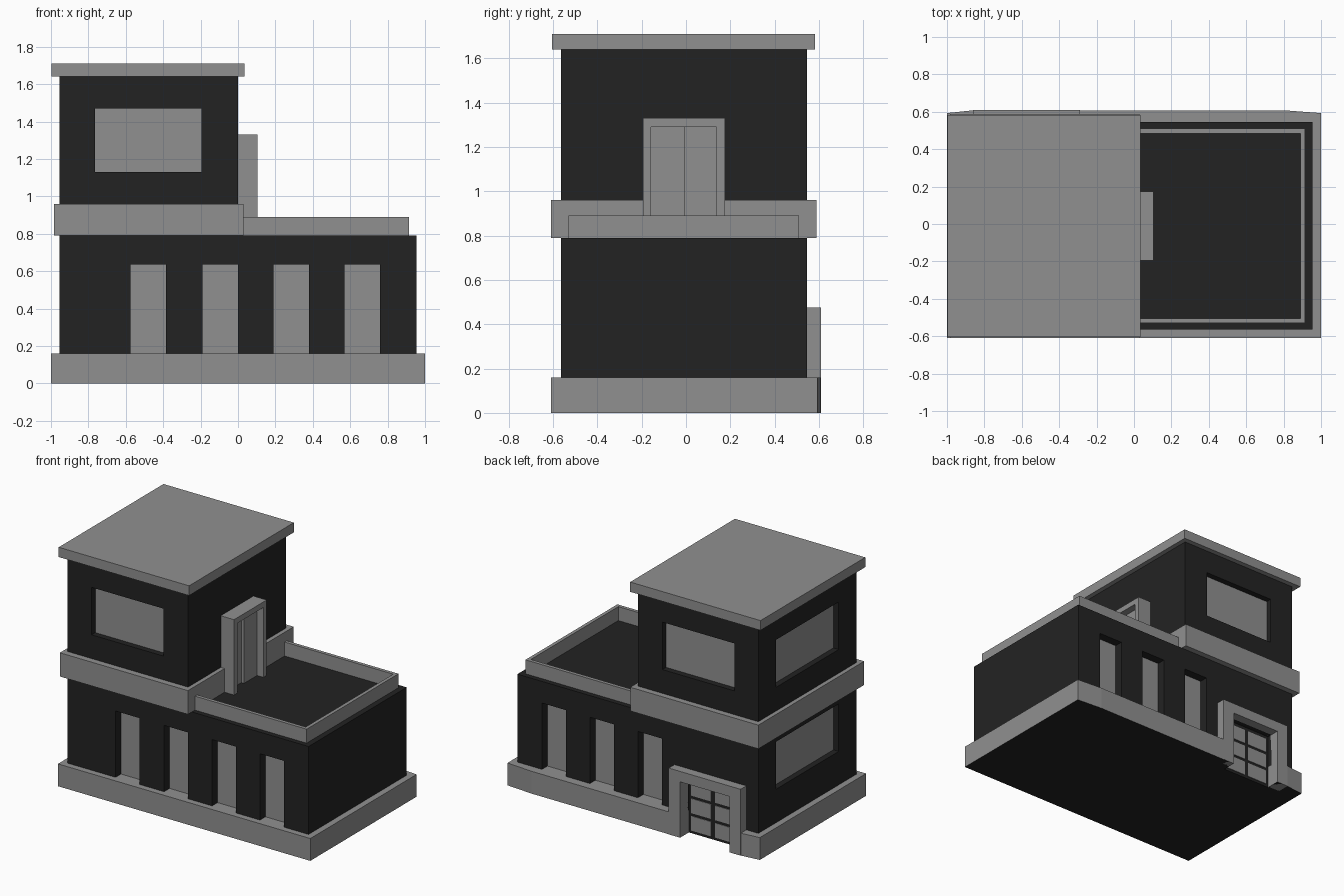
import bpy, bmesh

if "Cube" in bpy.data.objects:
    bpy.data.objects.remove(bpy.data.objects["Cube"])

def material(name, v):
    m = bpy.data.materials.new(name)
    m.diffuse_color = (v, v, v, 1)
    m.use_nodes = True
    m.node_tree.nodes["Principled BSDF"].inputs["Base Color"].default_value = m.diffuse_color
    return m

GREY = material("light_grey", 0.28)
DARK = material("charcoal", 0.0165)

def finish(name, bm, mats):
    me = bpy.data.meshes.new(name)
    bmesh.ops.recalc_face_normals(bm, faces=bm.faces)
    bm.to_mesh(me)
    bm.free()
    for m in mats:
        me.materials.append(m)
    ob = bpy.data.objects.new(name, me)
    bpy.context.collection.objects.link(ob)
    return ob

def boxes(name, spans, mat):
    """One object from boxes given as (x0, x1, y0, y1, z0, z1)."""
    bm = bmesh.new()
    for x0, x1, y0, y1, z0, z1 in spans:
        for v in bmesh.ops.create_cube(bm, size=1)["verts"]:
            v.co = (x0 + (v.co.x + .5) * (x1 - x0),
                    y0 + (v.co.y + .5) * (y1 - y0),
                    z0 + (v.co.z + .5) * (z1 - z0))
    return finish(name, bm, [mat])

def cut(ob, spans):
    """Subtract boxes from an object and drop the cutter."""
    cutter = boxes("cutter", spans, ob.data.materials[0])
    cutter.hide_render = True
    mod = ob.modifiers.new("cut", 'BOOLEAN')
    mod.operation, mod.solver, mod.object = 'DIFFERENCE', 'EXACT', cutter
    bpy.context.view_layer.objects.active = ob
    bpy.ops.object.modifier_apply(modifier="cut")
    bpy.data.objects.remove(cutter)

L, F, B = -.955, -.565, .545          # left, front and back wall planes
T = .008                              # pane thickness
DOOR = (-.77, -.38, .50, .70, -.1, .40)

# plinth: back edge bows slightly outward, underside is dark
bm = bmesh.new()
outline = [(-1, -.61), (1, -.61), (1, .593), (.8, .608), (-.86, .608), (-1, .593)]
face = bm.faces.new([bm.verts.new((x, y, 0)) for x, y in outline])
ext = bmesh.ops.extrude_face_region(bm, geom=[face])
for v in ext["geom"]:
    if isinstance(v, bmesh.types.BMVert):
        v.co.z = .16
bmesh.ops.recalc_face_normals(bm, faces=bm.faces)
for f in bm.faces:
    f.material_index = 1 if f.normal.z < -.5 else 0
plinth = finish("plinth", bm, [GREY, DARK])
cut(plinth, [DOOR])

# ground floor walls with recessed tall windows, side window and entrance
columns = [(-.575, -.385), (-.19, 0), (.19, .38), (.57, .76)]
D = .07
holes, panes = [], []
for i, (x0, x1) in enumerate(columns):
    holes.append((x0, x1, F - .1, F + D, .12, .635))
    panes.append((x0, x1, F + D - T, F + D + .01, .16, .635))
    if i:
        holes.append((x0, x1, B - D, B + .1, .12, .635))
        panes.append((x0, x1, B - D - .01, B - D + T, .16, .635))
W = .05
side = (-.365, .345)
holes.append((L - .1, L + W, *side, .40, .74))
panes.append((L + W - .01, L + W + T, *side, .40, .74))
panes[-1] = (L + W - T, L + W + .01, *side, .40, .74)
ground = boxes("ground_floor", [(L, .955, F, B, .16, .79)], DARK)
cut(ground, holes + [DOOR])
boxes("ground_floor_panes", panes, GREY)

# upper floor with a wide window on three sides
wide, zs = (-.765, -.195), (1.13, 1.47)
upper = boxes("upper_floor", [(L, 0, F, B, .80, 1.64)], DARK)
cut(upper, [(*wide, F - .1, F + W, *zs), (*wide, B - W, B + .1, *zs),
            (L - .1, L + W, *side, *zs)])
boxes("upper_floor_panes", [(*wide, F + W - T, F + W + .01, *zs),
                            (*wide, B - W - .01, B - W + T, *zs),
                            (L + W - T, L + W + .01, *side, *zs)], GREY)

# band between floors, and roof slab
boxes("floor_band", [(-.985, .03, -.61, .588, .79, .96)], GREY)
boxes("roof_slab", [(-.998, .035, -.604, .582, 1.64, 1.71)], GREY)

# terrace parapet
P = .025
boxes("terrace_parapet", [(.03, .915, -.53, -.53 + P, .79, .89),
                          (.03, .915, .51 - P, .51, .79, .89),
                          (.915 - P, .915, -.53 + P, .51 - P, .79, .89)], GREY)

# terrace door: frame and two sliding leaves
boxes("terrace_door_frame", [(0, .105, -.195, -.157, .79, 1.33),
                             (0, .105, .137, .175, .79, 1.33),
                             (0, .105, -.157, .137, 1.29, 1.33)], GREY)
boxes("terrace_door_leaves", [(0, .035, -.157, -.01, .79, 1.29),
                              (0, .055, -.01, .137, .79, 1.29)], GREY)

# entrance surround, door and door panes at the back
surround = boxes("entrance_surround", [(-.86, -.29, .52, .61, 0, .475)], GREY)
cut(surround, [DOOR])
boxes("entrance_door", [(-.77, -.38, .50, .51, 0, .40)], DARK)
boxes("entrance_door_panes",
      [(x, x + .16, .508, .514, z, z + .105)
       for x in (-.75, -.56) for z in (.02, .145, .27)], GREY)
